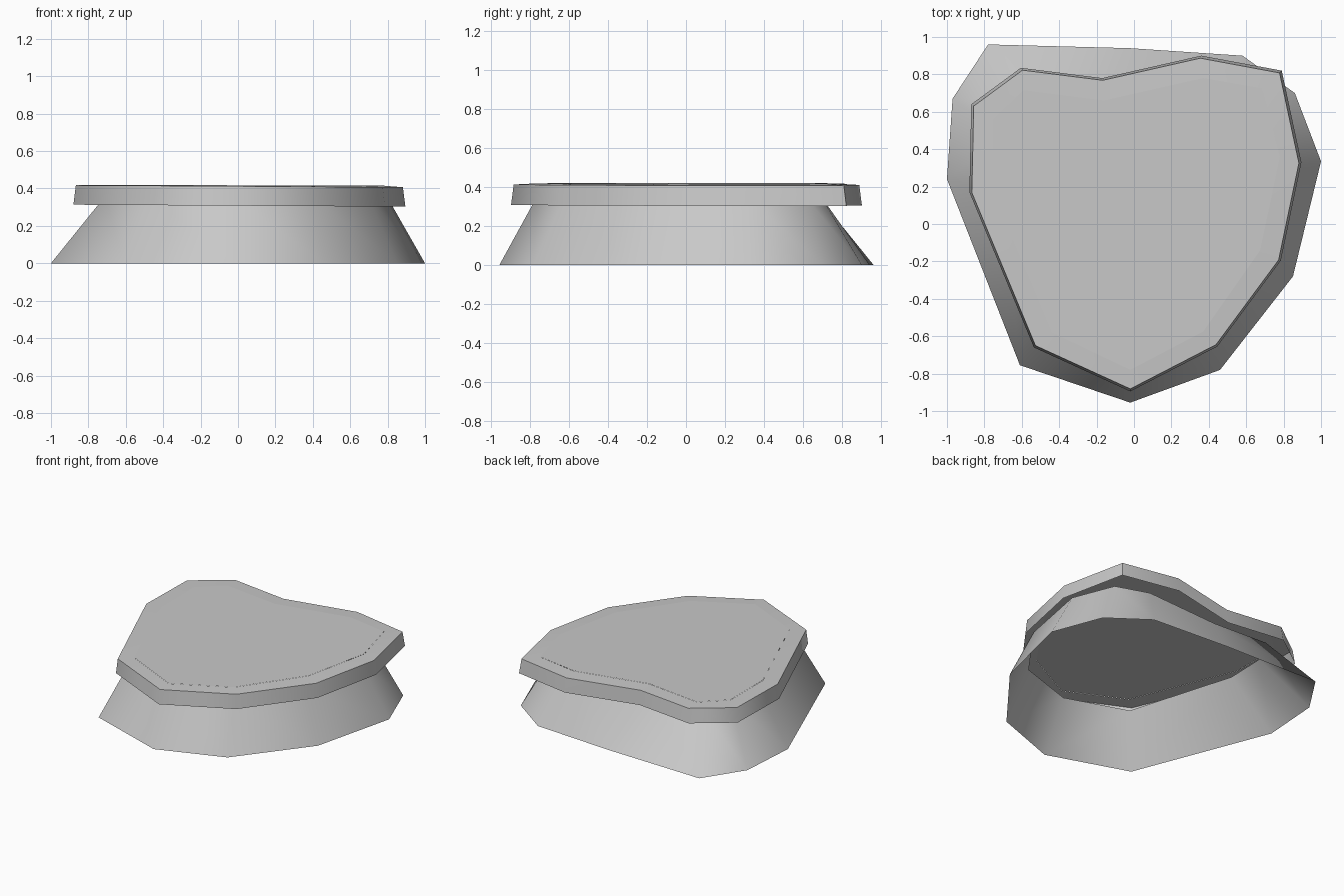
import bpy, math

cube = bpy.data.objects.get("Cube")
if cube:
    bpy.data.objects.remove(cube, do_unlink=True)

stone = bpy.data.materials.new("stone grey")
stone.use_nodes = True
GREY = (0.58, 0.58, 0.58, 1)
stone.diffuse_color = GREY
stone.node_tree.nodes["Principled BSDF"].inputs["Base Color"].default_value = GREY

# Plan outlines, clockwise from the -x side
FOOT = [(-1, .24), (-.97, .67), (-.78, .96), (-.02, .94), (.58, .9), (.86, .7),
        (1, .335), (.85, -.28), (.46, -.78), (-.02, -.955), (-.61, -.755)]
NECK = [(-.71, .17), (-.7, .47), (-.59, .67), (-.16, .65), (.44, .69), (.68, .61),
        (.8, .31), (.7, -.21), (.4, -.62), (-.02, -.76), (-.475, -.61)]
RIM = [(-.88, .17), (-.87, .64), (-.605, .835), (-.17, .78), (.36, .9), (.79, .82),
       (.895, .33), (.785, -.195), (.445, -.655), (-.02, -.895), (-.535, -.66)]
PANEL = [(-.755, .18), (-.755, .56), (-.59, .715), (-.16, .66), (.37, .78), (.685, .725),
         (.78, .36), (.675, -.14), (.37, -.575), (-.02, -.78), (-.44, -.58)]


def ring(outline, z, tilt=0.0, scale=1.0):
    return [(x * scale, y * scale, z + tilt * x) for x, y in outline]


def loft(name, rings, cap=False, angle=30):
    """Bridge matching rings into one shell, with an optional top cap."""
    n = len(rings[0])
    verts = [v for r in rings for v in r]
    faces = []
    for a in range(0, len(verts) - n, n):
        for i in range(n):
            j = (i + 1) % n
            faces.append((a + i, a + n + i, a + n + j, a + j))
    if cap:
        faces.append(tuple(reversed(range(len(verts) - n, len(verts)))))
    mesh = bpy.data.meshes.new(name)
    mesh.from_pydata(verts, [], faces)
    mesh.materials.append(stone)
    obj = bpy.data.objects.new(name, mesh)
    bpy.context.collection.objects.link(obj)
    bpy.ops.object.select_all(action='DESELECT')
    obj.select_set(True)
    bpy.context.view_layer.objects.active = obj
    bpy.ops.object.shade_smooth_by_angle(angle=math.radians(angle))


TILT = -0.006

# Flared skirt, open at both ends, its top hidden inside the slab
loft("flared_base", [ring(FOOT, 0), ring(NECK, .355, TILT)], angle=75)

# Slab rim, a lid open underneath: leaning wall and flat border
loft("slab_rim", [ring(RIM, .308, TILT), ring(RIM, .412, TILT, .985),
                  ring(PANEL, .417, TILT / 2)], angle=60)

# Panel filling the border
loft("top_panel", [ring(PANEL, .418, TILT / 2)], cap=True)
